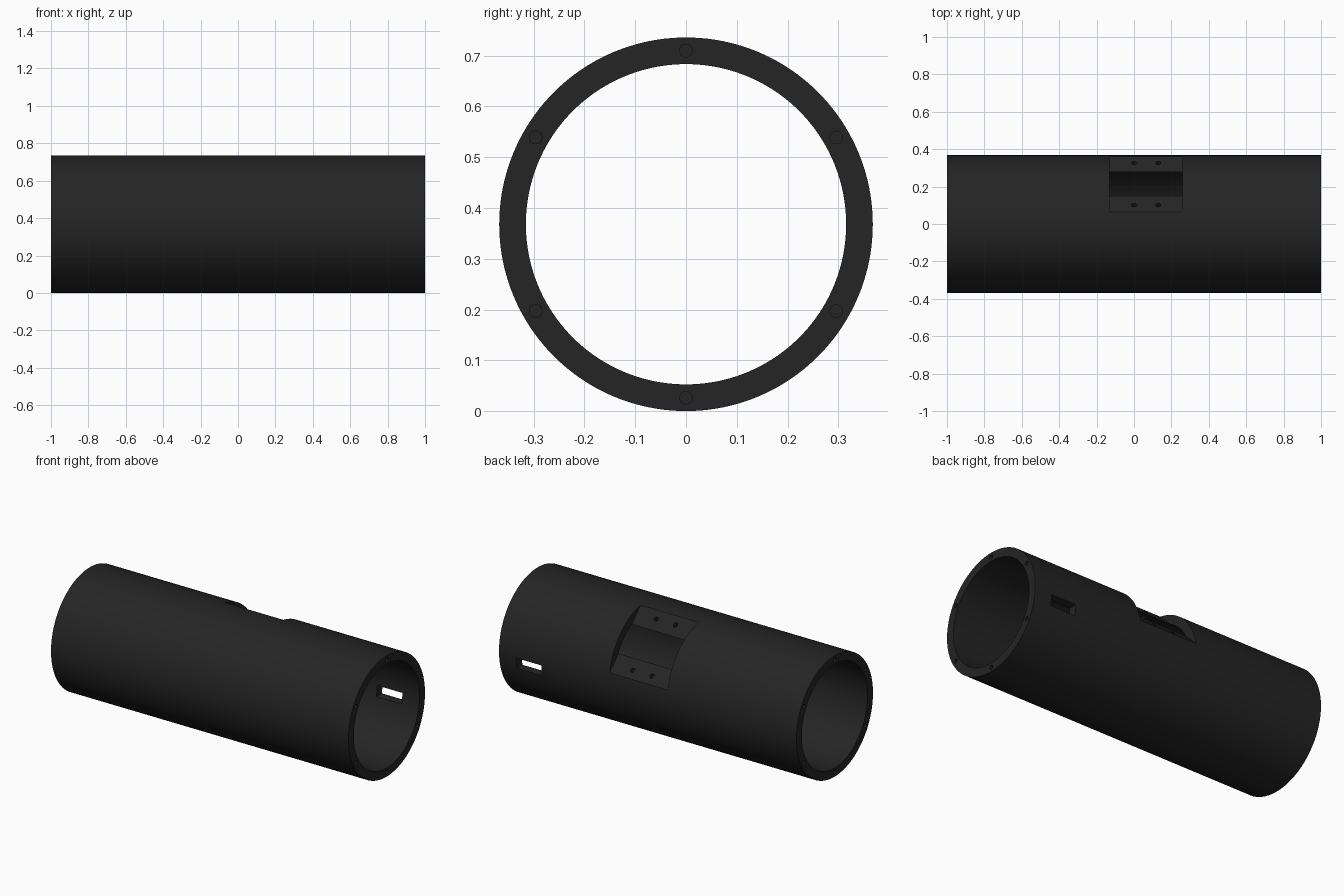
import bpy, math
from mathutils import Matrix, Vector

if "Cube" in bpy.data.objects:
    bpy.data.objects.remove(bpy.data.objects["Cube"])

R_OUT, R_IN, SIDES = 0.368, 0.3155, 160
AXIS = Vector((0, 0, R_OUT))          # the tube axis runs along x at this height

black = bpy.data.materials.new("matte black")
black.diffuse_color = (0.018, 0.018, 0.018, 1)
black.use_nodes = True
black.node_tree.nodes["Principled BSDF"].inputs["Base Color"].default_value = black.diffuse_color


def cylinder(name, radius, depth, centre, direction, sides):
    rot = Vector(direction).to_track_quat('Z', 'Y').to_euler()
    bpy.ops.mesh.primitive_cylinder_add(vertices=sides, radius=radius, depth=depth,
                                        location=centre, rotation=rot)
    bpy.context.object.name = name
    return bpy.context.object


def box(name, size, centre, tilt=0):
    bpy.ops.mesh.primitive_cube_add(size=1, location=centre, rotation=(tilt, 0, 0))
    ob = bpy.context.object
    ob.name, ob.scale = name, size
    return ob


def cut(target, cutter):
    mod = target.modifiers.new("cut", 'BOOLEAN')
    mod.operation, mod.solver, mod.object = 'DIFFERENCE', 'EXACT', cutter
    bpy.context.view_layer.objects.active = target
    bpy.ops.object.modifier_apply(modifier=mod.name)
    bpy.data.objects.remove(cutter, do_unlink=True)


# hollow tube
tube = cylinder("tube", R_OUT, 2.0, AXIS, (1, 0, 0), SIDES)
cut(tube, cylinder("bore_cutter", R_IN, 2.4, AXIS, (1, 0, 0), SIDES))

# flat mounting pocket at 45 degrees on the upper back, breaking into the bore
normal = Vector((0, 1, 1)).normalized()
across = Vector((0, 1, -1)).normalized()
FLAT, POCKET_X = 0.302, 0.065
pocket_centre = AXIS + normal * (FLAT + 0.15) + Vector((POCKET_X, 0, 0))
cut(tube, box("pocket_cutter", (0.39, 0.6, 0.3), pocket_centre, -math.pi / 4))

# four screw holes through the pocket lands
for dx in (-0.065, 0.065):
    for s in (-0.159, 0.159):
        p = AXIS + normal * FLAT + across * s + Vector((POCKET_X + dx, 0, 0))
        cut(tube, cylinder("screw_cutter", 0.013, 0.16, p, normal, 24))

# rectangular window through the back wall
cut(tube, box("window_cutter", (0.17, 0.2, 0.065),
              AXIS + Vector((0.80, 0.35, -0.043))))

# six blind bolt holes in each end ring
for end in (-1, 1):
    for i in range(6):
        a = math.radians(30 + 60 * i)
        p = AXIS + Vector((end, 0.342 * math.cos(a), 0.342 * math.sin(a)))
        cut(tube, cylinder("bolt_cutter", 0.0125, 0.16, p, (1, 0, 0), 24))

# smooth curved walls, crisp edges
tube.data.materials.clear()
tube.data.materials.append(black)
for poly in tube.data.polygons:
    poly.material_index = 0
bpy.ops.object.select_all(action='DESELECT')
tube.select_set(True)
bpy.context.view_layer.objects.active = tube
bpy.ops.object.shade_smooth_by_angle(angle=math.radians(30))
